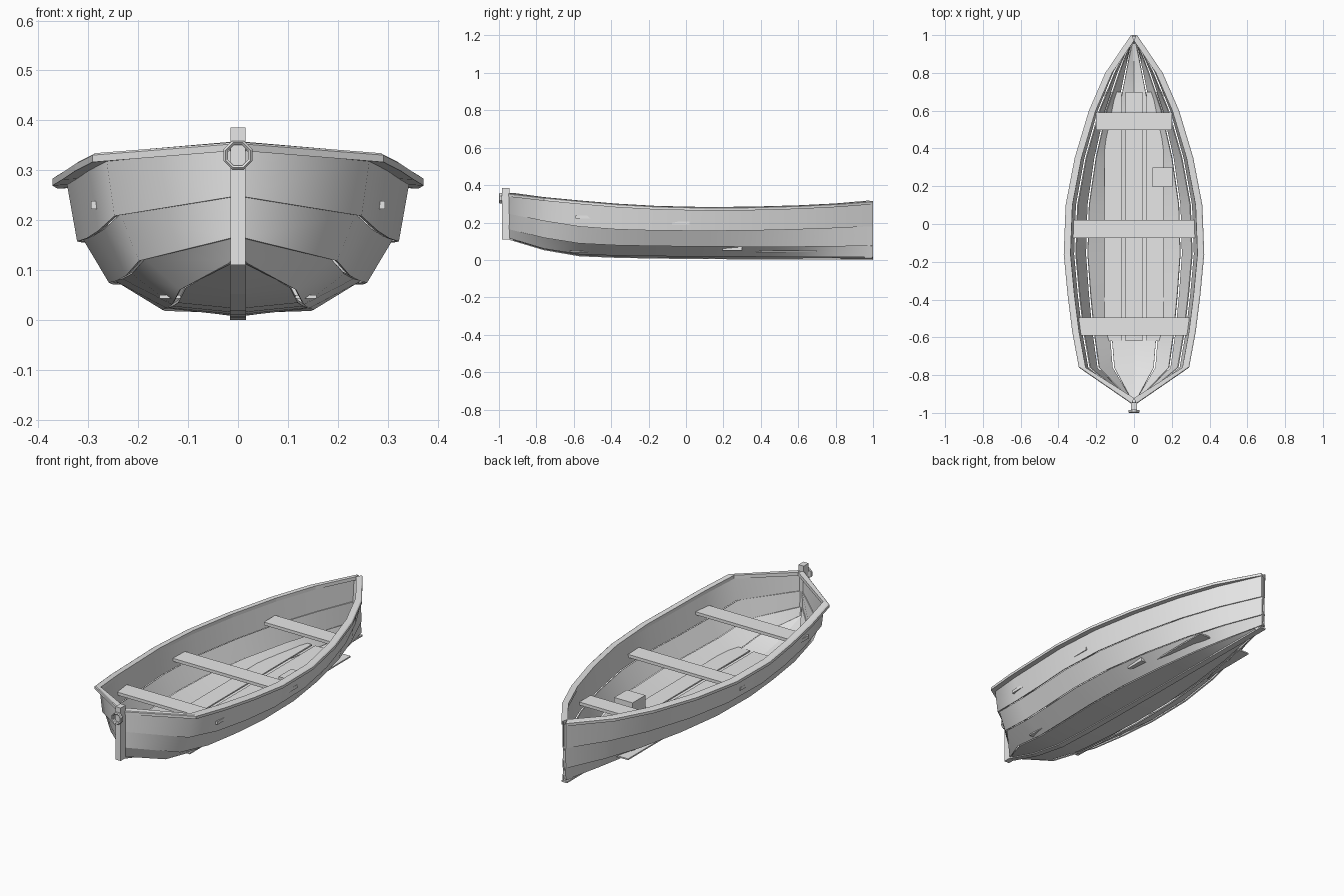
import bpy, bmesh, math
from mathutils import Vector

if "Cube" in bpy.data.objects:
    bpy.data.objects.remove(bpy.data.objects["Cube"], do_unlink=True)

wood = bpy.data.materials.new("pale grey wood")
wood.use_nodes = True
grey = (0.8, 0.8, 0.8, 1)
wood.diffuse_color = grey
wood.node_tree.nodes["Principled BSDF"].inputs["Base Color"].default_value = grey

# Hull lines: stations along the length, half beam, and the height of each plank edge
STATIONS = [-.95, -.76, -.57, -.37, -.16, .1, .35, .6, .8, 1]
BEAM = [.01, .265, .3, .325, .345, .335, .287, .212, .125, .01]
KEEL_Z = [.112, .055, .022, .014, .01, .007, .006, .005, .004, .003]
EDGE_Z = [
    [.118, .06, .03, .023, .02, .018, .017, .016, .016, .016],
    [.165, .118, .088, .078, .074, .071, .07, .07, .072, .076],
    [.247, .208, .178, .163, .157, .155, .157, .163, .17, .18],
    [.352, .33, .312, .295, .283, .277, .279, .286, .296, .311],
]
EDGE_WIDTH = [.44, .75, .935, 1]
LAST = len(STATIONS) - 1
PLANK = .006


def finish(name, bm, mirrored=False, smooth=False):
    bmesh.ops.recalc_face_normals(bm, faces=bm.faces)
    mesh = bpy.data.meshes.new(name)
    bm.to_mesh(mesh)
    bm.free()
    mesh.materials.append(wood)
    obj = bpy.data.objects.new(name, mesh)
    bpy.context.collection.objects.link(obj)
    if smooth:
        bpy.ops.object.select_all(action='DESELECT')
        obj.select_set(True)
        bpy.context.view_layer.objects.active = obj
        bpy.ops.object.shade_smooth_by_angle(angle=math.radians(48))
    if mirrored:
        mod = obj.modifiers.new("both_sides", 'MIRROR')
        mod.merge_threshold = .0005
    return obj


def loft(name, sections, **options):
    """Skin closed cross-sections, capping both ends."""
    bm = bmesh.new()
    rings = [[bm.verts.new(p) for p in section] for section in sections]
    for a, b in zip(rings, rings[1:]):
        for i in range(len(a)):
            j = (i + 1) % len(a)
            bm.faces.new((a[i], a[j], b[j], b[i]))
    bm.faces.new(rings[0])
    bm.faces.new(rings[-1])
    return finish(name, bm, **options)


def box(name, x0, x1, y0, y1, z0, z1):
    bm = bmesh.new()
    bmesh.ops.create_cube(bm, size=1)
    for v in bm.verts:
        v.co = Vector((x1 if v.co.x > 0 else x0,
                       y1 if v.co.y > 0 else y0,
                       z1 if v.co.z > 0 else z0))
    return finish(name, bm)


def edge_point(level, i):
    """Lower outer edge of a plank; level -1 is the keel line."""
    if level < 0:
        return 0, KEEL_Z[i]
    return BEAM[i] * (1 if i in (0, LAST) else EDGE_WIDTH[level]), EDGE_Z[level][i]


# Overlapping planks: each upper edge tucks behind the plank above
for level, name in enumerate(["bottom_plank", "lower_strake", "middle_strake", "top_strake"]):
    sections = []
    for i, y in enumerate(STATIONS):
        x0, z0 = edge_point(level - 1, i)
        x1, z1 = edge_point(level, i)
        if level < 3:
            x1 -= min(.012, x1 * .4)
            z1 += .004
        normal = Vector((z0 - z1, x1 - x0)).normalized() * PLANK
        sections.append([(x0, y, z0), (x1, y, z1),
                         (max(0, x1 + normal.x), y, z1 + normal.y),
                         (max(0, x0 + normal.x), y, z0 + normal.y)])
    loft(name, sections, mirrored=True, smooth=True)

# Gunwale rail capping the top strake
sections = []
for i, y in enumerate(STATIONS):
    end = i in (0, LAST)
    outer = BEAM[i] + (.006 if end else .027)
    inner = 0 if end else BEAM[i] - .009
    y_in = y * .97 if end else y
    z = EDGE_Z[3][i] + .004
    sections.append([(outer, y, z - .018), (outer, y, z - .004), (outer - .006, y, z),
                     (inner, y_in, z + .002), (inner, y_in, z - .016)])
loft("gunwale", sections, mirrored=True)

# Keel strip under the bottom plank
loft("keel", [[(-.016, y, z - .003), (.016, y, z - .003), (.016, y, z + .005), (-.016, y, z + .005)]
              for y, z in zip(STATIONS, KEEL_Z)])

# Inner stem where the planks meet at the pointed end
loft("inner_stem", [[(-.016, .955 + s, z), (.016, .955 + s, z), (.006, .995, z), (-.006, .995, z)]
                    for s, z in ((0, .01), (.02, .3))])

# Upright post with a mooring ring
box("end_post", -.015, .015, -.985, -.945, .11, .385)
bm = bmesh.new()
SIDES = 8
rings = []
for radius, y in ((.031, -.985), (.031, -.996), (.027, -1), (.022, -.996), (.022, -.985)):
    rings.append([bm.verts.new((radius * math.cos(math.tau * (k + .5) / SIDES), y,
                                .33 + radius * math.sin(math.tau * (k + .5) / SIDES)))
                  for k in range(SIDES)])
for a, b in zip(rings, rings[1:] + rings[:1]):
    for k in range(SIDES):
        n = (k + 1) % SIDES
        bm.faces.new((a[k], a[n], b[n], b[k]))
finish("mooring_ring", bm)

# Bench seats
for name, half, y0, y1, z in (("front_seat", .295, -.59, -.495, .222),
                              ("middle_seat", .327, -.075, .02, .19),
                              ("rear_seat", .2, .498, .59, .192)):
    box(name, -half, half, y0, y1, z, z + .016)

# Floorboards and a small crate
box("centre_floorboard", -.046, .046, -.62, .7, .043, .05)
for side, name in ((1, "left_floorboard"), (-1, "right_floorboard")):
    inner, outer = sorted((side * .066, side * .157))
    box(name, inner, outer, -.62, .7, .043, .05)
box("crate", .097, .203, .195, .3, .05, .12)
